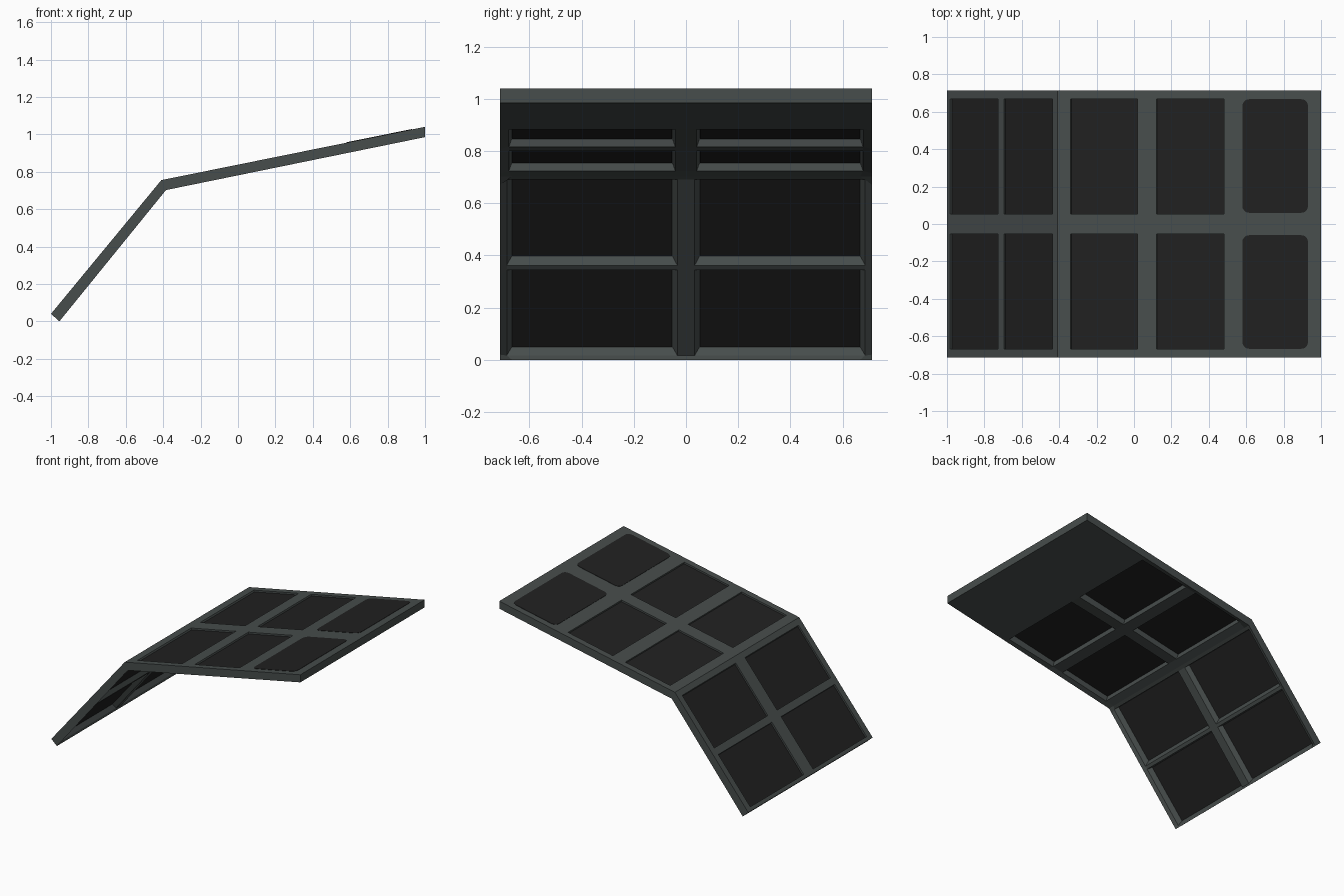
import bpy, bmesh, math
from mathutils import Vector

if "Cube" in bpy.data.objects:
    bpy.data.objects.remove(bpy.data.objects["Cube"])

def material(name, rgb):
    m = bpy.data.materials.new(name)
    m.diffuse_color = (*rgb, 1)
    m.use_nodes = True
    m.node_tree.nodes["Principled BSDF"].inputs["Base Color"].default_value = m.diffuse_color
    return m

FRAME = material("dark grey frame", (0.063, 0.074, 0.072))
GLASS = material("black glass", (0.0152, 0.0152, 0.0152))

# Side profile: outer and inner corner points (x, z) of the bent panel
OUT = [Vector((-1, 0.04)), Vector((-0.41, 0.755)), Vector((1, 1.04))]
INN = [Vector((-0.955, 0)), Vector((-0.385, 0.702)), Vector((1, 0.985))]

def point(sec, f, t, y):
    """Section 0 = windscreen, 1 = roof; f along it, t through the thickness."""
    a = OUT[sec].lerp(OUT[sec + 1], f)
    b = INN[sec].lerp(INN[sec + 1], f)
    p = a + (b - a) * t
    return Vector((p.x, y, p.y))

def roof(x):
    return (x + 0.41) / 1.41

COLS = [(0, f) for f in (0, 0.028, 0.463, 0.518, 0.955, 1)]
COLS += [(1, roof(x)) for x in (-0.34, 0.02, 0.12, 0.48, 1)]
ROWS = [-0.713, -0.667, -0.053, 0.053, 0.667, 0.713]
STARTS, ENDS = (1, 3, 6, 8), (2, 4, 7, 9)
HOLES = [(i, j) for i in STARTS for j in (1, 3)]

def finish(bm, name, mat):
    bmesh.ops.recalc_face_normals(bm, faces=bm.faces)
    me = bpy.data.meshes.new(name)
    bm.to_mesh(me)
    bm.free()
    me.materials.append(mat)
    ob = bpy.data.objects.new(name, me)
    bpy.context.collection.objects.link(ob)
    return ob

# Frame: gridded plate with openings whose bars taper towards the inside
bm = bmesh.new()
outer, mid, inner = {}, {}, {}
for i, (sec, f) in enumerate(COLS):
    for j, y in enumerate(ROWS):
        outer[i, j] = bm.verts.new(point(sec, f, 0, y))
        if i in STARTS + ENDS and 1 <= j <= 4:
            mid[i, j] = bm.verts.new(point(sec, f, 0.22, y))
            d = 0.015 if sec == 0 else 0.007
            dy = (0.02 if sec == 0 else 0.012) * (-1 if j in (1, 3) else 1)
            t = 1 if i == 9 else 0.82
            inner[i, j] = bm.verts.new(
                point(sec, f + (-d if i in STARTS else d), t, y + dy))
        else:
            inner[i, j] = bm.verts.new(point(sec, f, 1, y))

def cell(i, j):
    return [(i, j), (i + 1, j), (i + 1, j + 1), (i, j + 1)]

def wall(a, b, k, l):
    bm.faces.new((a[k], a[l], b[l], b[k]))

nc, nr = len(COLS) - 1, len(ROWS) - 1
for i in range(nc):
    for j in range(nr):
        ks = cell(i, j)
        if (i, j) in HOLES:
            for n in range(4):
                wall(outer, mid, ks[n], ks[n - 1])
                wall(mid, inner, ks[n], ks[n - 1])
        else:
            bm.faces.new([outer[k] for k in ks])
            bm.faces.new([inner[k] for k in ks])
for i in range(nc):
    for j in (0, nr):
        wall(outer, inner, (i, j), (i + 1, j))
for j in range(nr):
    for i in (0, nc):
        wall(outer, inner, (i, j), (i, j + 1))
finish(bm, "window_frame", FRAME)

def slab(name, sec, outline, t0, t1):
    """Thin plate from an (f, y) outline, between two depths."""
    bm = bmesh.new()
    top = [bm.verts.new(point(sec, f, t0, y)) for f, y in outline]
    low = [bm.verts.new(point(sec, f, t1, y)) for f, y in outline]
    bm.faces.new(top)
    bm.faces.new(low)
    for n in range(len(top)):
        bm.faces.new((top[n], top[n - 1], low[n - 1], low[n]))
    finish(bm, name, GLASS)

# Glass panes set just below the outer surface
for i, j in HOLES:
    sec = COLS[i][0]
    f0, f1 = COLS[i][1], COLS[i + 1][1]
    y0, y1 = ROWS[j], ROWS[j + 1]
    name = ("windscreen" if sec == 0 else "roof") + "_pane"
    slab(name, sec, [(f0, y0), (f1, y0), (f1, y1), (f0, y1)], 0.22, 0.28)

# Rounded dark patches on the solid end of the roof
r = 0.035
for s in (-1, 1):
    outline = []
    for n, (cx, cy) in enumerate([(0.93 - r, 0.667 - r), (0.58 + r, 0.667 - r),
                                  (0.58 + r, 0.06 + r), (0.93 - r, 0.06 + r)]):
        for k in range(6):
            a = math.pi / 2 * (n + k / 5)
            outline.append((roof(cx + r * math.cos(a)), s * (cy + r * math.sin(a))))
    slab("roof_patch", 1, outline, -0.04, 0.02)
